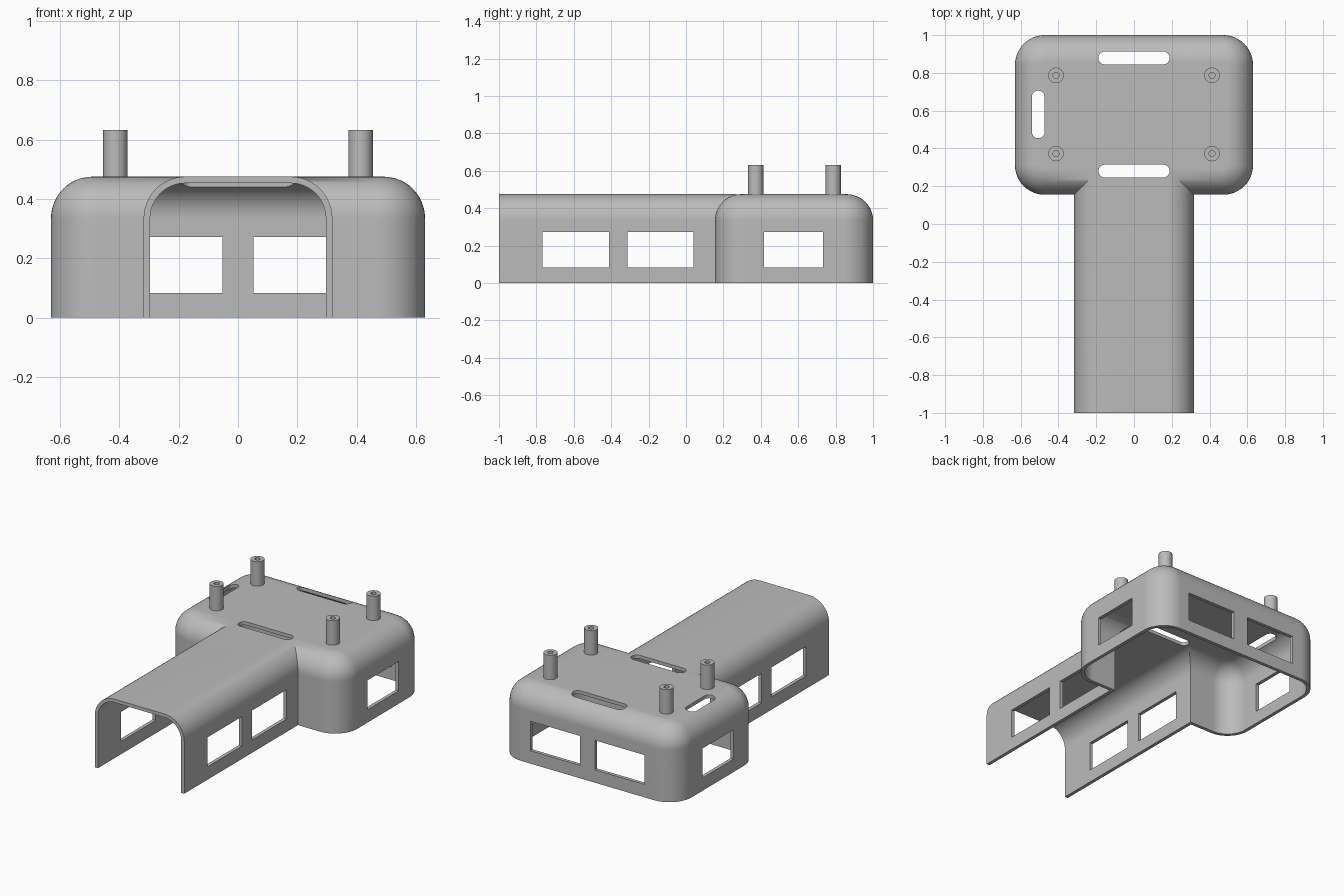
import bpy, bmesh
from math import pi, sin, cos, radians
from mathutils import Matrix

cube = bpy.data.objects.get("Cube")
if cube:
    bpy.data.objects.remove(cube, do_unlink=True)

grey = bpy.data.materials.new("plain grey")
grey.use_nodes = True
grey.diffuse_color = (0.5, 0.5, 0.5, 1)
grey.node_tree.nodes["Principled BSDF"].inputs["Base Color"].default_value = (0.5, 0.5, 0.5, 1)

SEG = 12                 # segments per quarter round
TOP, WALL = 0.475, 0.022
ROUND, CORNER = 0.14, 0.157


def make_object(name, bm):
    bmesh.ops.remove_doubles(bm, verts=bm.verts, dist=1e-5)
    bmesh.ops.recalc_face_normals(bm, faces=bm.faces)
    mesh = bpy.data.meshes.new(name)
    bm.to_mesh(mesh)
    bm.free()
    mesh.materials.append(grey)
    obj = bpy.data.objects.new(name, mesh)
    bpy.context.collection.objects.link(obj)
    return obj


def rounded_rect(hx, hy, r):
    pts = []
    for i, (sx, sy) in enumerate([(1, 1), (-1, 1), (-1, -1), (1, -1)]):
        for k in range(SEG + 1):
            a = (i + k / SEG) * pi / 2
            pts.append((sx * (hx - r) + r * cos(a), sy * (hy - r) + r * sin(a)))
    return pts


def loft(name, rings):
    """Skin a stack of closed rings of 3D points and cap both ends."""
    bm = bmesh.new()
    loops = [[bm.verts.new(p) for p in ring] for ring in rings]
    n = len(loops[0])
    for a, b in zip(loops, loops[1:]):
        for i in range(n):
            j = (i + 1) % n
            bm.faces.new((a[i], a[j], b[j], b[i]))
    bm.faces.new(loops[0])
    bm.faces.new(loops[-1])
    return make_object(name, bm)


def rounded_block(name, cx, cy, hx, hy, corner, z0, z1, fillet=0):
    """Upright block with round corners and an optional rounded top edge."""
    levels = [(0, z0), (0, z1 - fillet)]
    if fillet:
        for k in range(1, SEG + 1):
            a = k / SEG * pi / 2
            levels.append((fillet * (1 - cos(a)), z1 - fillet + fillet * sin(a)))
    return loft(name, [[(cx + x, cy + y, z) for x, y in
                        rounded_rect(hx - d, hy - d, corner - d)] for d, z in levels])


def arch(name, hx, top, r, z0, y0, y1):
    """Straight-sided arch section extruded along y."""
    prof = [(hx, z0)]
    for s, start in ((1, 0), (-1, pi / 2)):
        for k in range(SEG + 1):
            a = start + k / SEG * pi / 2
            prof.append((s * (hx - r) + r * cos(a), top - r + r * sin(a)))
    prof.append((-hx, z0))
    return loft(name, [[(x, y, z) for x, z in prof] for y in (y0, y1)])


def box(name, x0, x1, y0, y1, z0, z1):
    bm = bmesh.new()
    m = Matrix.Translation(((x0 + x1) / 2, (y0 + y1) / 2, (z0 + z1) / 2))
    bmesh.ops.create_cube(bm, size=1, matrix=m @ Matrix.Diagonal((x1 - x0, y1 - y0, z1 - z0, 1)))
    return make_object(name, bm)


def combine(target, tool, operation):
    """Apply a boolean and discard the tool object."""
    mod = target.modifiers.new("boolean", 'BOOLEAN')
    mod.operation, mod.solver, mod.object = operation, 'EXACT', tool
    bpy.context.view_layer.update()
    deps = bpy.context.evaluated_depsgraph_get()
    mesh = bpy.data.meshes.new_from_object(target.evaluated_get(deps))
    target.modifiers.clear()
    target.data = mesh
    bpy.data.objects.remove(tool, do_unlink=True)


def smooth(obj):
    bpy.ops.object.select_all(action='DESELECT')
    obj.select_set(True)
    bpy.context.view_layer.objects.active = obj
    bpy.ops.object.shade_smooth_by_angle(angle=radians(30))


# Outer body: wide rounded head joined to an arched tunnel
HX, HY, CY, TX = 0.63, 0.4225, 0.5775, 0.318
shell = rounded_block("shell", 0, CY, HX, HY, CORNER, 0, TOP, ROUND)
combine(shell, arch("tunnel", TX, TOP, ROUND, 0, -1, 0.6), 'UNION')

# Hollow interior, open below and at the tunnel mouth
hollow = rounded_block("hollow", 0, CY, HX - WALL, HY - WALL, CORNER - WALL,
                       -0.1, TOP - WALL, ROUND - WALL)
combine(hollow, arch("tunnel_hollow", TX - WALL, TOP - WALL, ROUND - WALL,
                     -0.1, -1.1, 0.6), 'UNION')
combine(shell, hollow, 'DIFFERENCE')

# Windows: through both sides, and a pair in the back wall
Z0, Z1 = 0.083, 0.272
for y0, y1 in ((-0.766, -0.413), (-0.312, 0.041), (0.418, 0.733)):
    combine(shell, box("side_window", -0.8, 0.8, y0, y1, Z0, Z1), 'DIFFERENCE')
for x0, x1 in ((-0.406, -0.053), (0.053, 0.406)):
    combine(shell, box("back_window", x0, x1, 0.9, 1.1, Z0, Z1), 'DIFFERENCE')

# Round-ended slots through the roof
for cx, cy, hx, hy in ((0, 0.879, 0.188, 0.034), (0, 0.28, 0.188, 0.034),
                       (-0.507, 0.58, 0.034, 0.126)):
    combine(shell, rounded_block("slot", cx, cy, hx, hy, 0.0335, 0.3, 0.6), 'DIFFERENCE')
smooth(shell)
shell.modifiers.new("even shading", 'WEIGHTED_NORMAL').keep_sharp = True

# Four standoff posts with blind screw holes
for side, sx in (("left", 1), ("right", -1)):
    for end, y in (("front", 0.373), ("back", 0.787)):
        bm = bmesh.new()
        prof = [(0.041, 0.46), (0.041, 0.632), (0.016, 0.632), (0.016, 0.48), (0, 0.48)]
        verts = [bm.verts.new((r, 0, z)) for r, z in prof]
        edges = [bm.edges.new(pair) for pair in zip(verts, verts[1:])]
        bmesh.ops.spin(bm, geom=verts + edges, cent=(0, 0, 0), axis=(0, 0, 1),
                       angle=2 * pi, steps=32)
        bmesh.ops.translate(bm, verts=bm.verts, vec=(sx * 0.413, y, 0))
        smooth(make_object(f"{end}_{side}_post", bm))
